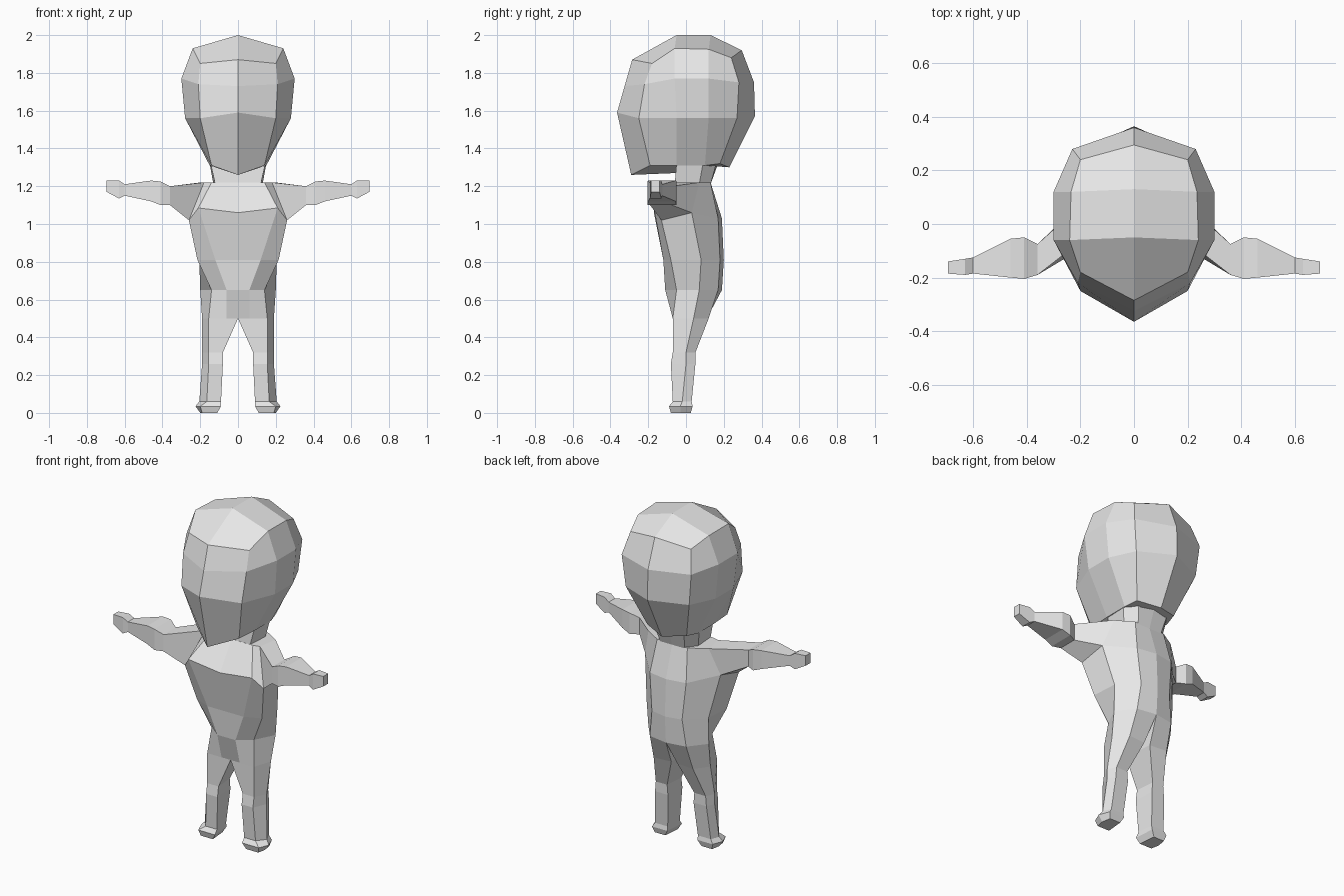
import bpy
import bmesh

cube = bpy.data.objects.get("Cube")
if cube:
    bpy.data.objects.remove(cube, do_unlink=True)

# One plain grey for the whole figure
grey = bpy.data.materials.new("plain grey")
grey.use_nodes = True
grey_value = (0.8, 0.8, 0.8, 1)
grey.diffuse_color = grey_value
grey.node_tree.nodes["Principled BSDF"].inputs["Base Color"].default_value = grey_value


def build_part(name, rings, closed, ridges=(None, None)):
    """Loft rings on the +x side and repeat them on the -x side.

    Open rings run from front centre to back centre and are welded on x = 0.
    A ridge is a pair of centre points that closes one end of a six-point ring.
    """
    bm = bmesh.new()
    for side in (1, -1):
        def vert(point):
            x, y, z = point
            return bm.verts.new((side * x, y, z))

        loops = [[vert(p) for p in ring] for ring in rings]
        count = len(loops[0])
        spans = count if closed else count - 1
        for low, high in zip(loops, loops[1:]):
            for i in range(spans):
                j = (i + 1) % count
                bm.faces.new((low[i], low[j], high[j], high[i]))

        for loop, ridge in zip((loops[0], loops[-1]), ridges):
            if ridge is None:
                bm.faces.new(loop)
                continue
            a, b, c, d, e, f = loop
            front, back = [vert(p) for p in ridge]
            bm.faces.new((a, b, c, front))
            bm.faces.new((c, d, back, front))
            bm.faces.new((d, e, f, back))

    if not closed:
        bmesh.ops.remove_doubles(bm, verts=bm.verts, dist=0.0005)
    bmesh.ops.recalc_face_normals(bm, faces=bm.faces)
    mesh = bpy.data.meshes.new(name)
    bm.to_mesh(mesh)
    bm.free()
    mesh.materials.append(grey)
    part = bpy.data.objects.new(name, mesh)
    bpy.context.collection.objects.link(part)
    return part


def level(z, *outline):
    """Horizontal ring at height z."""
    return [(x, y, z) for x, y in outline]


# Head: pointed face and back of skull, flat facets between
head_rings = [
    [(0, -.29, 1.26), (.14, -.19, 1.31), (.15, -.05, 1.31),
     (.15, .1, 1.31), (.13, .18, 1.32), (0, .23, 1.3)],
    [(0, -.365, 1.59), (.2, -.25, 1.56), (.28, -.05, 1.56),
     (.28, .12, 1.56), (.21, .27, 1.56), (0, .365, 1.57)],
    [(0, -.325, 1.73), (.21, -.22, 1.74), (.3, -.06, 1.77),
     (.3, .12, 1.77), (.23, .28, 1.75), (0, .36, 1.75)],
    [(0, -.285, 1.87), (.2, -.18, 1.85), (.24, -.06, 1.93),
     (.235, .12, 1.925), (.2, .24, 1.88), (0, .295, 1.92)],
]
under_chin = ((0, -.05, 1.27), (0, .15, 1.32))
crown = ((0, -.05, 2), (0, .13, 2))
build_part("head", head_rings, False, (under_chin, crown))

# Neck
build_part("neck", [
    level(1.21, (0, -.06), (.12, -.06), (.13, .07), (.08, .13), (0, .13)),
    level(1.32, (0, -.05), (.145, -.05), (.15, .09), (.1, .16), (0, .17)),
], False)

# Torso: broad chest tapering into the hips
hips = level(.65, (0, -.11), (.06, -.11), (.14, -.05),
             (.2, .07), (.12, .17), (0, .19))
waist = level(.81, (0, -.12), (.12, -.12), (.215, -.08),
              (.205, .08), (.1, .18), (0, .2))
chest = [(0, -.17, 1.06), (.21, -.17, 1.085), (.26, -.13, 1.02),
         (.25, .03, 1.06), (.12, .17, 1.03), (0, .19, 1.03)]
shoulders = level(1.22, (0, -.06), (.14, -.06), (.18, -.05),
                  (.2, .07), (.1, .13), (0, .13))
build_part("torso", [hips, waist, chest, shoulders], False)

# Legs: start on the hip ring and end in small wedge feet
leg_rings = [
    hips,
    level(.5, (0, -.07), (.06, -.07), (.155, -.07),
          (.19, .04), (.13, .12), (.02, .11)),
    level(.32, (.08, -.07), (.11, -.07), (.155, -.07),
          (.19, 0), (.165, .05), (.09, .05)),
    level(.26, (.08, -.08), (.11, -.08), (.155, -.08),
          (.19, 0), (.17, .05), (.085, .05)),
    level(.06, (.09, -.07), (.12, -.07), (.165, -.07),
          (.205, -.02), (.185, .03), (.1, .03)),
    level(.035, (.09, -.09), (.12, -.09), (.2, -.09),
          (.225, -.03), (.2, .035), (.1, .035)),
    level(0, (.11, -.08), (.13, -.08), (.19, -.08),
          (.2, -.03), (.19, .025), (.12, .025)),
]
build_part("legs", leg_rings, True)


# Arms: start on the shoulder side of the torso, then box sections out to the hand
def arm_section(x, front, back, bottom, top):
    return [(x, front, top), (x, front, bottom), (x, back, bottom), (x, back, top)]


arm_root = [shoulders[2], chest[2], chest[3], shoulders[3]]
arm_sizes = [
    (.36, -.19, -.075, 1.1, 1.2),
    (.41, -.205, -.05, 1.1, 1.225),
    (.46, -.2, -.055, 1.12, 1.23),
    (.6, -.185, -.125, 1.15, 1.21),
    (.63, -.19, -.13, 1.135, 1.23),
    (.695, -.185, -.14, 1.17, 1.23),
]
build_part("arms", [arm_root] + [arm_section(*s) for s in arm_sizes], True)
